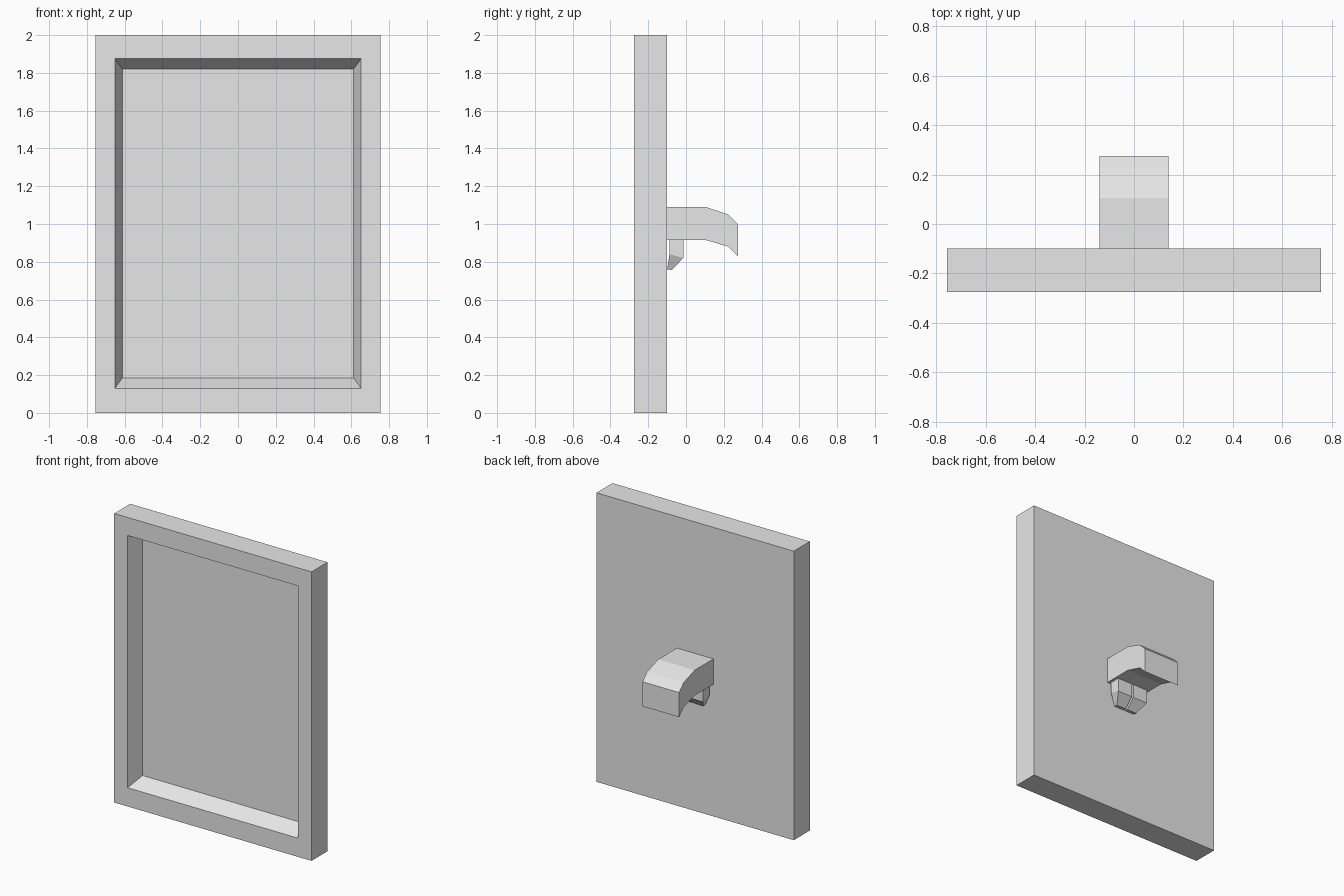
import bpy, bmesh

cube = bpy.data.objects.get("Cube")
if cube:
    bpy.data.objects.remove(cube)

grey = bpy.data.materials.new("plain_grey")
grey.use_nodes = True
GREY = (0.8, 0.8, 0.8, 1)
grey.diffuse_color = GREY
grey.node_tree.nodes["Principled BSDF"].inputs["Base Color"].default_value = GREY


def add_object(name, bm):
    bmesh.ops.recalc_face_normals(bm, faces=bm.faces)
    mesh = bpy.data.meshes.new(name)
    bm.to_mesh(mesh)
    bm.free()
    mesh.materials.append(grey)
    obj = bpy.data.objects.new(name, mesh)
    bpy.context.collection.objects.link(obj)
    return obj


def loft(name, loops):
    """Join matching loops of points into a closed solid."""
    bm = bmesh.new()
    rings = [[bm.verts.new(p) for p in loop] for loop in loops]
    n = len(rings[0])
    for a, b in zip(rings, rings[1:]):
        for i in range(n):
            j = (i + 1) % n
            bm.faces.new((a[i], a[j], b[j], b[i]))
    bm.faces.new(rings[0])
    bm.faces.new(rings[-1])
    return add_object(name, bm)


def upright(half_width, bottom, top, y):
    return [(-half_width, y, bottom), (half_width, y, bottom),
            (half_width, y, top), (-half_width, y, top)]


# Panel: closed back, flat rim and a recess with sloped walls
FRONT, BACK = -0.275, -0.1
loft("panel", [
    upright(0.755, 0, 2, BACK),
    upright(0.755, 0, 2, FRONT),
    upright(0.652, 0.13, 1.875, FRONT),
    upright(0.612, 0.185, 1.82, FRONT + 0.105),
])

# Curved hook: side profile (y, z) extruded across the width
hook_profile = [(BACK, 1.09), (0.105, 1.09), (0.225, 1.05), (0.275, 1.0),
                (0.275, 0.83), (0.225, 0.88), (0.105, 0.915), (BACK, 0.915)]
loft("hook", [[(x, y, z) for y, z in hook_profile] for x in (-0.14, 0.14)])


# Two tapered fingers below the hook, curling towards the panel
def level(inner, outer, back, front, z_back, z_front):
    return [(inner, back, z_back), (outer, back, z_back),
            (outer, front, z_front), (inner, front, z_front)]


for side, label in ((1, "left"), (-1, "right")):
    loft(label + "_finger", [
        level(side * 0.006, side * 0.12, -0.087, -0.014, 0.915, 0.915),
        level(side * 0.006, side * 0.12, -0.087, -0.014, 0.84, 0.82),
        level(side * 0.006, side * 0.08, BACK, -0.075, 0.76, 0.757),
    ])
